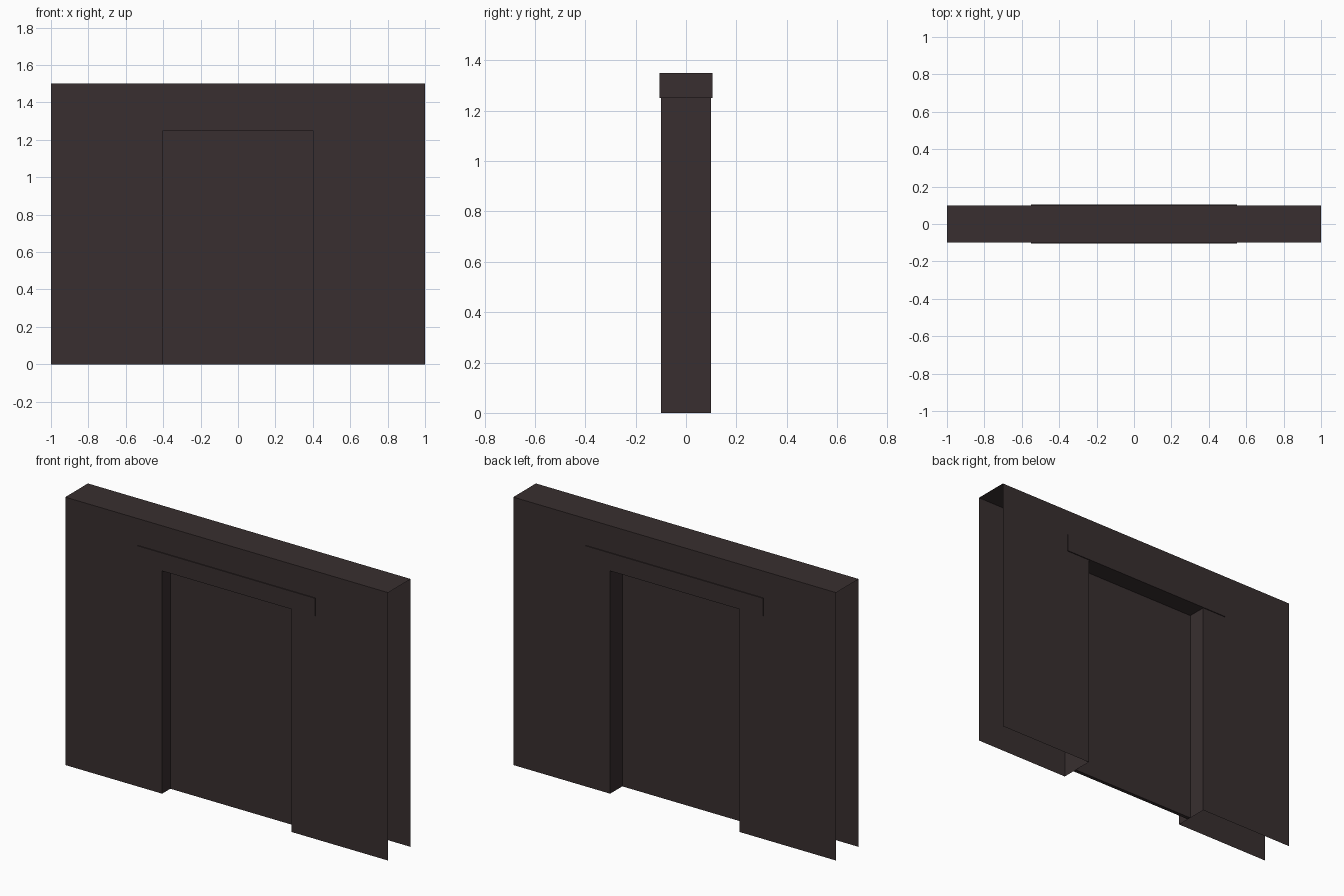
import bpy, bmesh

if "Cube" in bpy.data.objects:
    bpy.data.objects.remove(bpy.data.objects["Cube"])

HALF_W, HALF_D, TOP = 1.0, 0.1, 1.5      # wall shell
DOOR_X, DOOR_Z = 0.4, 1.25               # doorway opening

mat = bpy.data.materials.new("dark brown")
mat.diffuse_color = (0.040, 0.028, 0.029, 1)
mat.use_nodes = True
mat.node_tree.nodes["Principled BSDF"].inputs["Base Color"].default_value = mat.diffuse_color


def finish(name, bm):
    mesh = bpy.data.meshes.new(name)
    bm.to_mesh(mesh)
    bm.free()
    mesh.materials.append(mat)
    obj = bpy.data.objects.new(name, mesh)
    bpy.context.collection.objects.link(obj)
    return obj


def box(name, x0, x1, y0, y1, z0, z1):
    bm = bmesh.new()
    bmesh.ops.create_cube(bm, size=1)
    for v in bm.verts:
        v.co.x = x1 if v.co.x > 0 else x0
        v.co.y = y1 if v.co.y > 0 else y0
        v.co.z = z1 if v.co.z > 0 else z0
    return finish(name, bm)


# Wall shell: two skins with a doorway, a top and two jambs; ends and base stay open
profile = [(-HALF_W, 0), (-DOOR_X, 0), (-DOOR_X, DOOR_Z), (DOOR_X, DOOR_Z),
           (DOOR_X, 0), (HALF_W, 0), (HALF_W, TOP), (-HALF_W, TOP)]
bm = bmesh.new()
front = [bm.verts.new((x, -HALF_D, z)) for x, z in profile]
back = [bm.verts.new((x, HALF_D, z)) for x, z in profile]
bm.faces.new(front)
bm.faces.new(back[::-1])
for i in (1, 3, 6):                      # left jamb, right jamb, top
    bm.faces.new((front[i + 1], front[i], back[i], back[i + 1]))
finish("wall", bm)

# Lintel standing slightly proud of both wall faces
box("lintel", -0.55, 0.55, -0.105, 0.105, DOOR_Z, 1.35)

# Thin door panel set inside the opening
box("door_panel", -DOOR_X, DOOR_X, -0.0275, -0.0075, 0, DOOR_Z)
